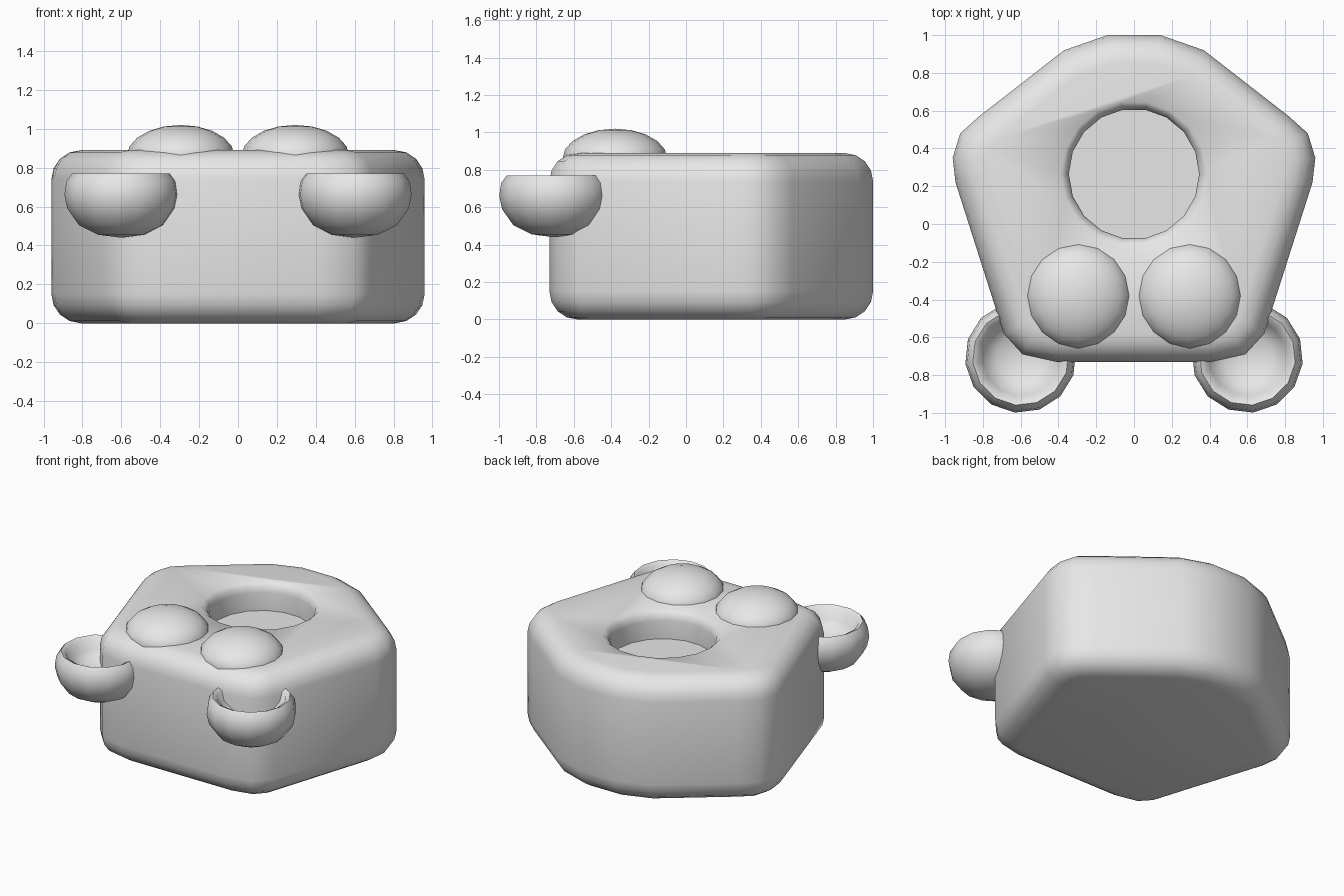
import bpy, bmesh, math

default = bpy.data.objects.get("Cube")
if default:
    bpy.data.objects.remove(default, do_unlink=True)

grey = bpy.data.materials.new("light_grey")
grey.use_nodes = True
COLOUR = (0.8, 0.8, 0.8, 1)
grey.diffuse_color = COLOUR
grey.node_tree.nodes["Principled BSDF"].inputs["Base Color"].default_value = COLOUR

HEIGHT = 0.89


def finish(name, bm):
    bmesh.ops.recalc_face_normals(bm, faces=bm.faces)
    mesh = bpy.data.meshes.new(name)
    bm.to_mesh(mesh)
    bm.free()
    mesh.materials.append(grey)
    obj = bpy.data.objects.new(name, mesh)
    bpy.context.collection.objects.link(obj)
    return obj


def smooth(obj, degrees=50):
    bpy.ops.object.select_all(action="DESELECT")
    obj.select_set(True)
    bpy.context.view_layer.objects.active = obj
    bpy.ops.object.shade_smooth_by_angle(angle=math.radians(degrees))


def lathe(name, profile, sides, centre):
    """Spin a closed (radius, height) profile, which starts and ends on the axis."""
    bm = bmesh.new()
    verts = [bm.verts.new((r, 0, z)) for r, z in profile]
    edges = [bm.edges.new(pair) for pair in zip(verts, verts[1:])]
    bmesh.ops.spin(bm, geom=verts + edges, cent=(0, 0, 0), axis=(0, 0, 1),
                   angle=math.tau, steps=sides, use_merge=True)
    bmesh.ops.remove_doubles(bm, verts=bm.verts, dist=0.001)
    obj = finish(name, bm)
    obj.location = centre
    return obj


# Body: rounded pentagon with softened top and bottom edges
half = [(0.41, -0.73), (0.59, -0.69), (0.69, -0.58), (0.945, 0.22), (0.96, 0.35),
        (0.92, 0.48), (0.82, 0.57), (0.37, 0.92), (0.14, 1.0)]
outline = half + [(-x, y) for x, y in reversed(half)]
bm = bmesh.new()
base = bm.faces.new([bm.verts.new((x, y, 0)) for x, y in outline])
top = bmesh.ops.extrude_face_region(bm, geom=[base])["geom"]
bmesh.ops.translate(bm, vec=(0, 0, HEIGHT),
                    verts=[g for g in top if isinstance(g, bmesh.types.BMVert)])
if base not in bm.faces[:]:
    bm.faces.new([v for v in bm.verts if v.co.z < 0.01])
bmesh.ops.recalc_face_normals(bm, faces=bm.faces)
rims = [e for e in bm.edges if abs(e.verts[0].co.z - e.verts[1].co.z) < 0.01]
bmesh.ops.bevel(bm, geom=rims, offset=0.15, offset_type="OFFSET", segments=4,
                profile=0.5, affect="EDGES")
body = finish("body", bm)

# Round recess with a softened lip, cut into the top
cutter = lathe("recess_cutter",
               [(0, 0.69), (0.345, 0.69), (0.345, 0.82), (0.355, 0.86),
                (0.385, HEIGHT), (0.385, 1.1), (0, 1.1)], 18, (0, 0.265, 0))
cutter.hide_render = True
cut = body.modifiers.new("recess", "BOOLEAN")
cut.operation = "DIFFERENCE"
cut.solver = "EXACT"
cut.object = cutter
bpy.context.view_layer.objects.active = body
bpy.ops.object.modifier_apply(modifier=cut.name)
bpy.data.objects.remove(cutter, do_unlink=True)
smooth(body)

CUP = [(0, 0.44), (0.12, 0.455), (0.22, 0.505), (0.28, 0.59), (0.295, 0.66),
       (0.285, 0.73), (0.255, 0.77), (0.225, 0.755), (0.205, 0.69),
       (0.13, 0.63), (0, 0.615)]

for side, sign in (("left", 1), ("right", -1)):
    # Flattened domes on the top
    bm = bmesh.new()
    bmesh.ops.create_uvsphere(bm, u_segments=16, v_segments=10, radius=1)
    dome = finish(side + "_dome", bm)
    dome.scale = (0.277, 0.28, 0.16)
    dome.location = (sign * 0.295, -0.38, 0.86)
    smooth(dome)

    # Hollow cups at the front corners
    cup = lathe(side + "_cup", CUP, 14, (sign * 0.6, -0.705, 0))
    cup.rotation_euler.z = sign * math.radians(-84)
    smooth(cup, 60)
